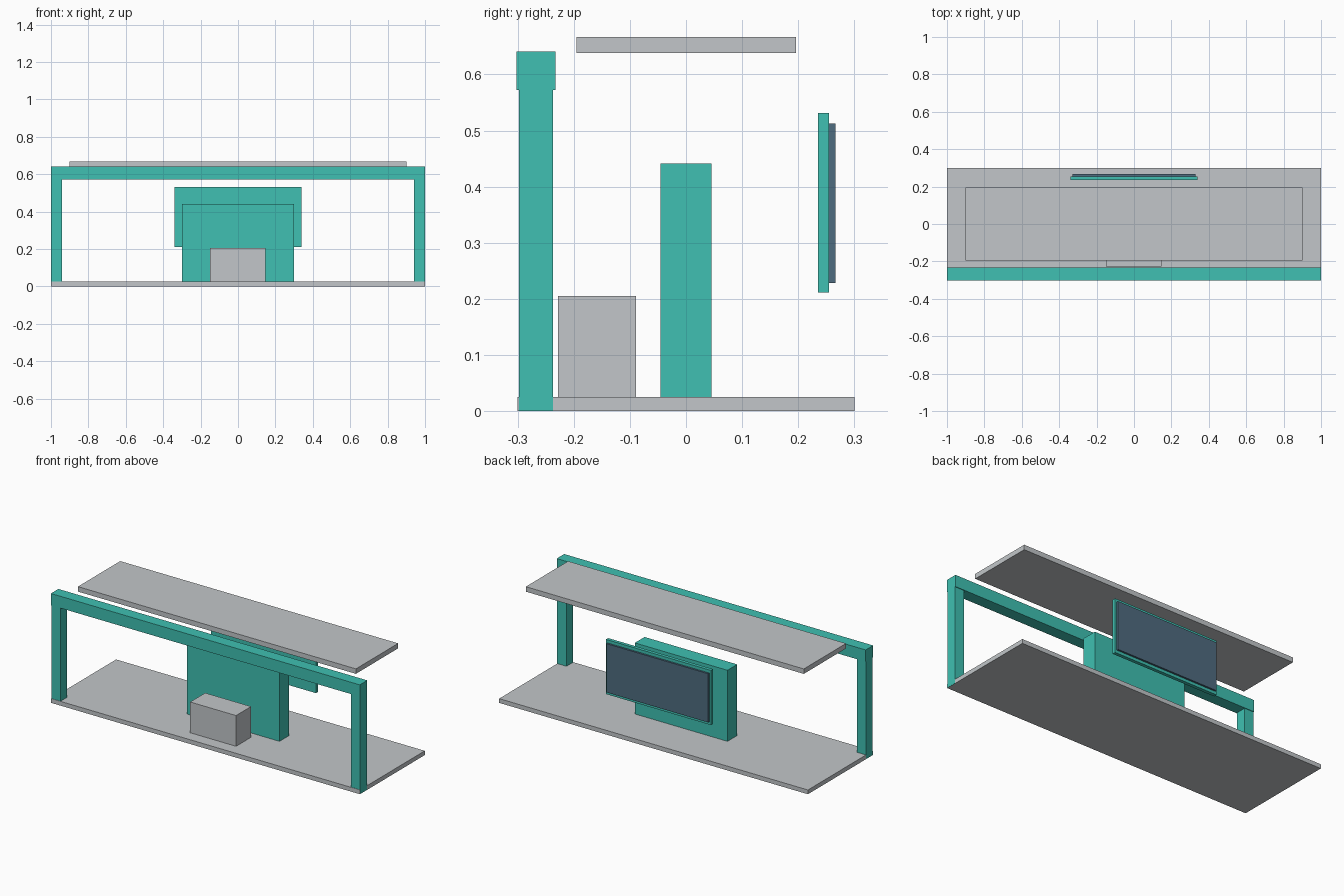
import bpy

if "Cube" in bpy.data.objects:
    bpy.data.objects.remove(bpy.data.objects["Cube"], do_unlink=True)


def material(name, rgb):
    m = bpy.data.materials.new(name)
    m.use_nodes = True
    m.diffuse_color = (*rgb, 1)
    bsdf = next(n for n in m.node_tree.nodes if n.type == "BSDF_PRINCIPLED")
    bsdf.inputs["Base Color"].default_value = (*rgb, 1)
    return m


grey = material("light grey", (0.54, 0.565, 0.585))
teal = material("teal", (0.05, 0.53, 0.445))
slate = material("slate blue", (0.078, 0.15, 0.215))


def box(name, x, y, z, mat):
    """Box spanning the given (low, high) range on each axis."""
    spans = (x, y, z)
    bpy.ops.mesh.primitive_cube_add(size=1, location=[(a + b) / 2 for a, b in spans])
    ob = bpy.context.object
    ob.name = name
    ob.scale = [b - a for a, b in spans]
    bpy.ops.object.transform_apply(location=False, rotation=False, scale=True)
    ob.data.materials.append(mat)
    return ob


# Floor and floating canopy
box("floor_platform", (-0.9995, 0.9995), (-0.3, 0.3), (0, 0.025), grey)
box("canopy_panel", (-0.9, 0.9), (-0.195, 0.196), (0.638, 0.667), grey)

# Entrance frame: two posts and a slightly deeper beam
for side, x in (("right", (-1, -0.94)), ("left", (0.94, 1))):
    box(side + "_post", x, (-0.298, -0.237), (0.0005, 0.573), teal)
box("front_beam", (-1, 1), (-0.302, -0.233), (0.572, 0.641), teal)

# Central wall and counter
box("central_wall", (-0.3, 0.3), (-0.045, 0.045), (0.0005, 0.441), teal)
box("counter", (-0.15, 0.147), (-0.228, -0.089), (0.024, 0.205), grey)

# Display panel facing the back
box("display_frame", (-0.34, 0.34), (0.235, 0.255), (0.211, 0.531), teal)
box("display_screen", (-0.33, 0.33), (0.254, 0.266), (0.228, 0.513), slate)
